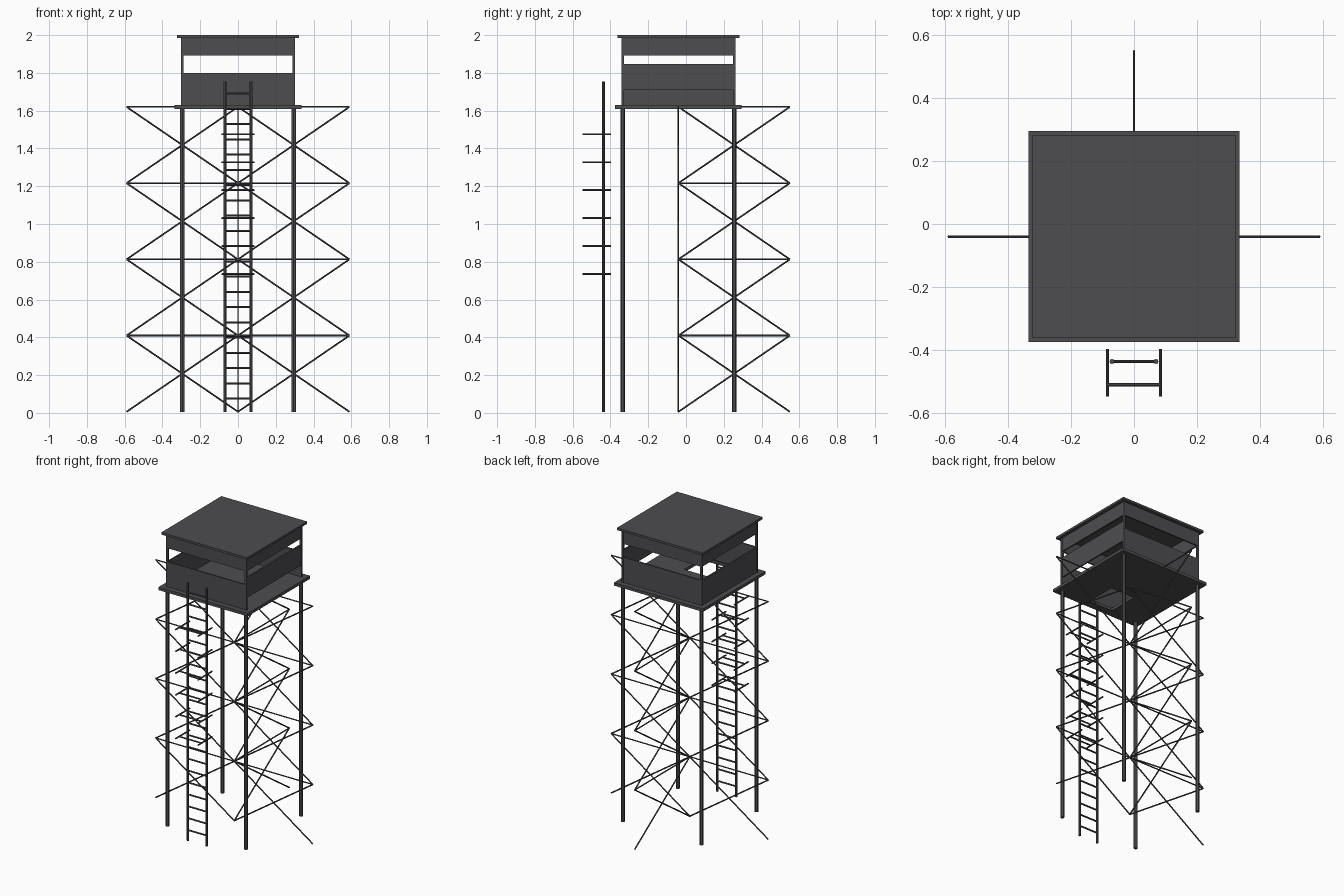
import bpy
from mathutils import Vector

cube = bpy.data.objects.get("Cube")
if cube:
    bpy.data.objects.remove(cube, do_unlink=True)

CY = -0.04        # centre line of the tower in y
HALF = 0.295      # half spacing of legs and walls
FLOOR = 1.63
EAVES = 1.985

steel = bpy.data.materials.new("dark_grey_steel")
steel.use_nodes = True
GREY = (0.075, 0.073, 0.08, 1)
steel.diffuse_color = GREY
steel.node_tree.nodes["Principled BSDF"].inputs["Base Color"].default_value = GREY


def finish(name):
    ob = bpy.context.object
    ob.name = name
    ob.data.materials.append(steel)
    return ob


def box(name, low, high):
    """Box between two opposite corners."""
    low, high = Vector(low), Vector(high)
    bpy.ops.mesh.primitive_cube_add(size=1, location=(low + high) / 2)
    bpy.context.object.scale = high - low
    return finish(name)


def rod(name, a, b, radius, sides=8):
    """Round bar between two points."""
    a, b = Vector(a), Vector(b)
    bpy.ops.mesh.primitive_cylinder_add(vertices=sides, radius=radius,
                                        depth=(b - a).length, location=(a + b) / 2)
    bpy.context.object.rotation_euler = (b - a).to_track_quat('Z', 'Y').to_euler()
    ob = finish(name)
    bpy.ops.object.shade_smooth_by_angle()
    return ob


# Legs and cabin corner posts
for sx in (-1, 1):
    for sy in (-1, 1):
        x, y = sx * HALF, CY + sy * HALF
        rod("leg", (x, y, 0.005), (x, y, 1.615), 0.0125, 12)
        box("corner_post", (x - 0.007, y - 0.007, FLOOR), (x + 0.007, y + 0.007, EAVES))

# Crossed braces: left, right and back panels meeting on the centre line
SPAN, STEP, BASE, THIN = 0.59, 0.4035, 0.006, 0.0045
for name, dx, dy in (("left", 1, 0), ("right", -1, 0), ("back", 0, 1)):
    for i in range(4):
        z0 = BASE + i * STEP
        z1 = z0 + STEP
        ex, ey = dx * SPAN, CY + dy * SPAN
        rod(name + "_brace_up", (0, CY, z0), (ex, ey, z1), THIN, 6)
        rod(name + "_brace_down", (0, CY, z1), (ex, ey, z0), THIN, 6)
        rod(name + "_brace_level", (0, CY, z1), (ex, ey, z1), THIN, 6)

# Platform made of four strips around the hatch
P, HX, H0, H1 = 0.335, 0.09, CY - 0.28, CY - 0.07
Z0 = 1.61
box("platform_back", (-P, H1, Z0), (P, CY + P, FLOOR))
box("platform_front", (-P, CY - P, Z0), (P, H0, FLOOR))
box("platform_right", (-P, H0, Z0), (-HX, H1, FLOOR))
box("platform_left", (HX, H0, Z0), (P, H1, FLOOR))

# Cabin walls: low parapet, open window band, upper fascia
T, SILL, HEAD, W = 0.005, 1.80, 1.892, 0.3
for name, s in (("front", -1), ("back", 1)):
    y = CY + s * HALF
    box(name + "_parapet", (-W, y - T, FLOOR), (W, y + T, SILL))
    box(name + "_fascia", (-W, y - T, HEAD), (W, y + T, EAVES))
for name, s, low, high in (("right", -1, FLOOR, SILL), ("left", 1, 1.71, 1.848)):
    x = s * HALF
    box(name + "_parapet", (x - T, CY - W, low), (x + T, CY + W, high))
    box(name + "_fascia", (x - T, CY - W, HEAD), (x + T, CY + W, EAVES))

# Roof slab
R = 0.322
box("roof", (-R, CY - R, EAVES), (R, CY + R, 2.0))

# Ladder
LX, LY = 0.07, -0.437
for s in (-1, 1):
    rod("ladder_rail", (s * LX, LY, 0.005), (s * LX, LY, 1.755), 0.008)
for i in range(21):
    z = 0.076 + i * 0.0807
    rod("ladder_rung", (-LX, LY, z), (LX, LY, z), 0.0055)

# Safety cage brackets
CX = 0.084
for i in range(6):
    z = 0.735 + i * 0.148
    for s in (-1, 1):
        rod("cage_side", (s * CX, -0.548, z), (s * CX, -0.398, z), 0.005)
    rod("cage_front", (-CX, -0.511, z), (CX, -0.511, z), 0.005)
